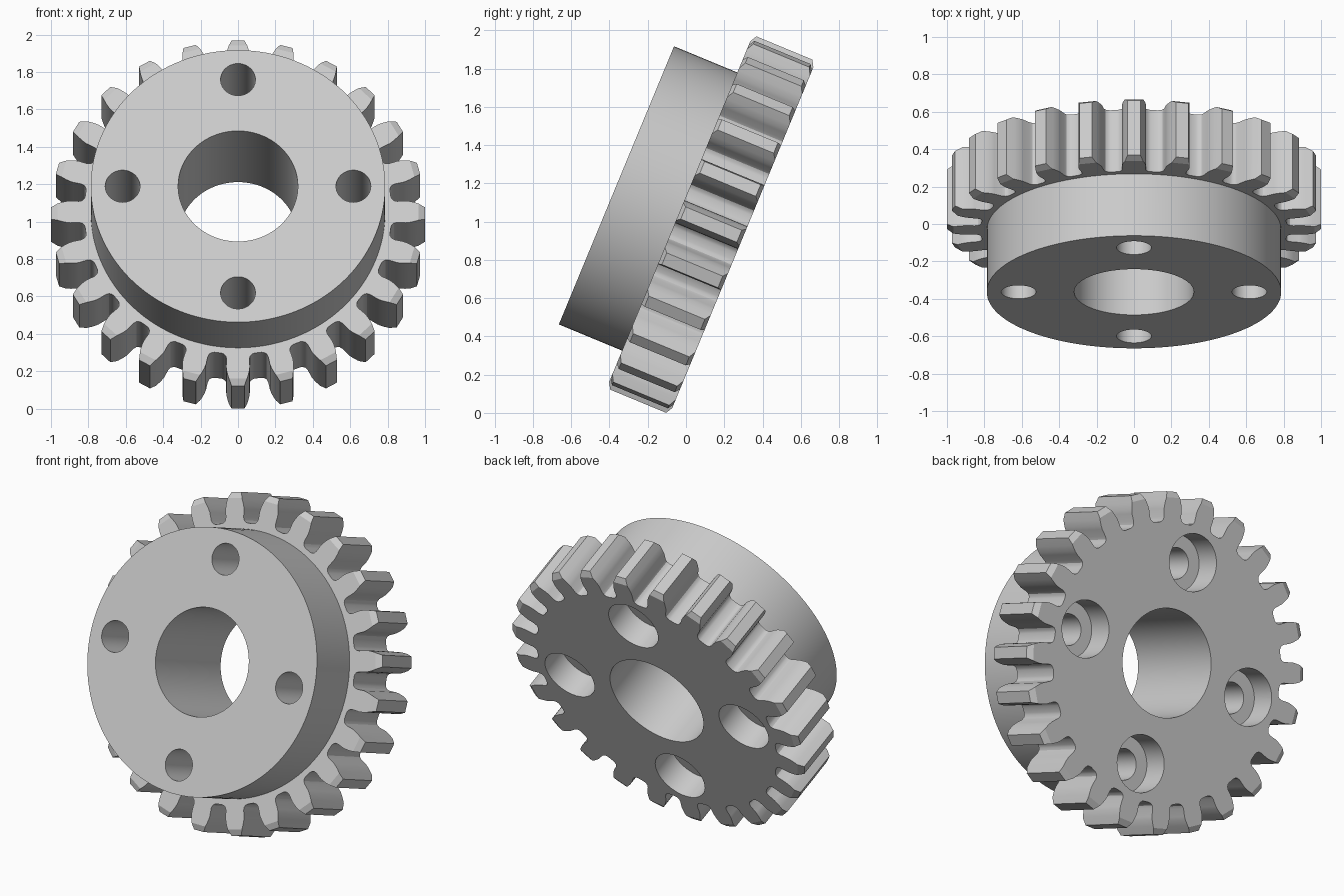
import bpy, bmesh
from math import sin, cos, pi, tan, acos, radians
from mathutils import Vector

cube = bpy.data.objects.get("Cube")
if cube:
    bpy.data.objects.remove(cube, do_unlink=True)

TEETH = 24
TIP, PITCH = 1.0, 0.923
BASE = PITCH * cos(radians(14.5))
GEAR_DEPTH, TOTAL_DEPTH = 0.357, 0.715
CHAMFER_R, CHAMFER_Z = 0.035, 0.02
HUB_R, BORE_R = 0.787, 0.32
BOLT_CIRCLE, BOLT_R, SINK_R, SINK_DEPTH = 0.617, 0.093, 0.17, 0.17

grey = bpy.data.materials.new("light grey metal")
grey.use_nodes = True
colour = (0.6, 0.6, 0.6, 1)
grey.diffuse_color = colour
grey.node_tree.nodes["Principled BSDF"].inputs["Base Color"].default_value = colour


def make_object(name, bm):
    bmesh.ops.recalc_face_normals(bm, faces=bm.faces)
    mesh = bpy.data.meshes.new(name)
    bm.to_mesh(mesh)
    bm.free()
    mesh.materials.append(grey)
    obj = bpy.data.objects.new(name, mesh)
    bpy.context.collection.objects.link(obj)
    return obj


def loft(bm, rings):
    """Skin equal-length point loops and cap both ends."""
    loops = [[bm.verts.new(p) for p in ring] for ring in rings]
    n = len(loops[0])
    for a, b in zip(loops, loops[1:]):
        for i in range(n):
            j = (i + 1) % n
            bm.faces.new((a[i], a[j], b[j], b[i]))
    bm.faces.new(loops[0][::-1])
    bm.faces.new(loops[-1])


def circle(radius, z, sides, x=0, y=0):
    return [(x + radius * cos(2 * pi * i / sides), y + radius * sin(2 * pi * i / sides), z)
            for i in range(sides)]


def involute(angle):
    return tan(angle) - angle


def half_angle(r):
    """Half the angular width of a tooth at radius r."""
    return pi / (2 * TEETH) + involute(radians(14.5)) - involute(acos(BASE / r))


def gear_ring(tip, z):
    # Rounded root, then involute flank up to the tip
    half = [(0.822, 0.108), (0.826, 0.092), (0.836, 0.078), (0.853, 0.0715)]
    half += [(r, half_angle(r)) for r in (0.9, 0.92, 0.94, 0.955, tip)]
    tooth = [(r, -a) for r, a in half] + [(r, a) for r, a in reversed(half)]
    return [(r * cos(a + t * 2 * pi / TEETH), r * sin(a + t * 2 * pi / TEETH), z)
            for t in range(TEETH) for r, a in tooth]


# Toothed ring with chamfered tooth tips
bm = bmesh.new()
loft(bm, [gear_ring(TIP - CHAMFER_R, 0), gear_ring(TIP, CHAMFER_Z),
          gear_ring(TIP, GEAR_DEPTH - CHAMFER_Z), gear_ring(TIP - CHAMFER_R, GEAR_DEPTH)])
gear = make_object("gear_wheel", bm)

# Hub boss
bm = bmesh.new()
loft(bm, [circle(HUB_R, GEAR_DEPTH / 2, 128), circle(HUB_R, TOTAL_DEPTH, 128)])
hub = make_object("hub_cutter", bm)

# Centre bore and four counterbored bolt holes
bm = bmesh.new()
low, high = -0.1, TOTAL_DEPTH + 0.1
loft(bm, [circle(BORE_R, low, 96), circle(BORE_R, high, 96)])
for k in range(4):
    x, y = BOLT_CIRCLE * cos(k * pi / 2), BOLT_CIRCLE * sin(k * pi / 2)
    loft(bm, [circle(r, z, 48, x, y) for r, z in
              ((SINK_R, low), (SINK_R, SINK_DEPTH), (BOLT_R, SINK_DEPTH), (BOLT_R, high))])
holes = make_object("hole_cutter", bm)

# Join the hub and cut the holes
bpy.ops.object.select_all(action='DESELECT')
bpy.context.view_layer.objects.active = gear
gear.select_set(True)
for helper, operation in ((hub, 'UNION'), (holes, 'DIFFERENCE')):
    helper.hide_render = True
    mod = gear.modifiers.new(helper.name, 'BOOLEAN')
    mod.operation, mod.solver, mod.object = operation, 'EXACT', helper
    bpy.ops.object.modifier_apply(modifier=mod.name)
    bpy.data.objects.remove(helper, do_unlink=True)
bpy.ops.object.shade_smooth_by_angle(angle=radians(25))

# Lean the wheel back on its lowest tooth
gear.rotation_euler = (radians(67.5), 0, 0)
gear.location = Vector((0, 0.297, 0.916))
